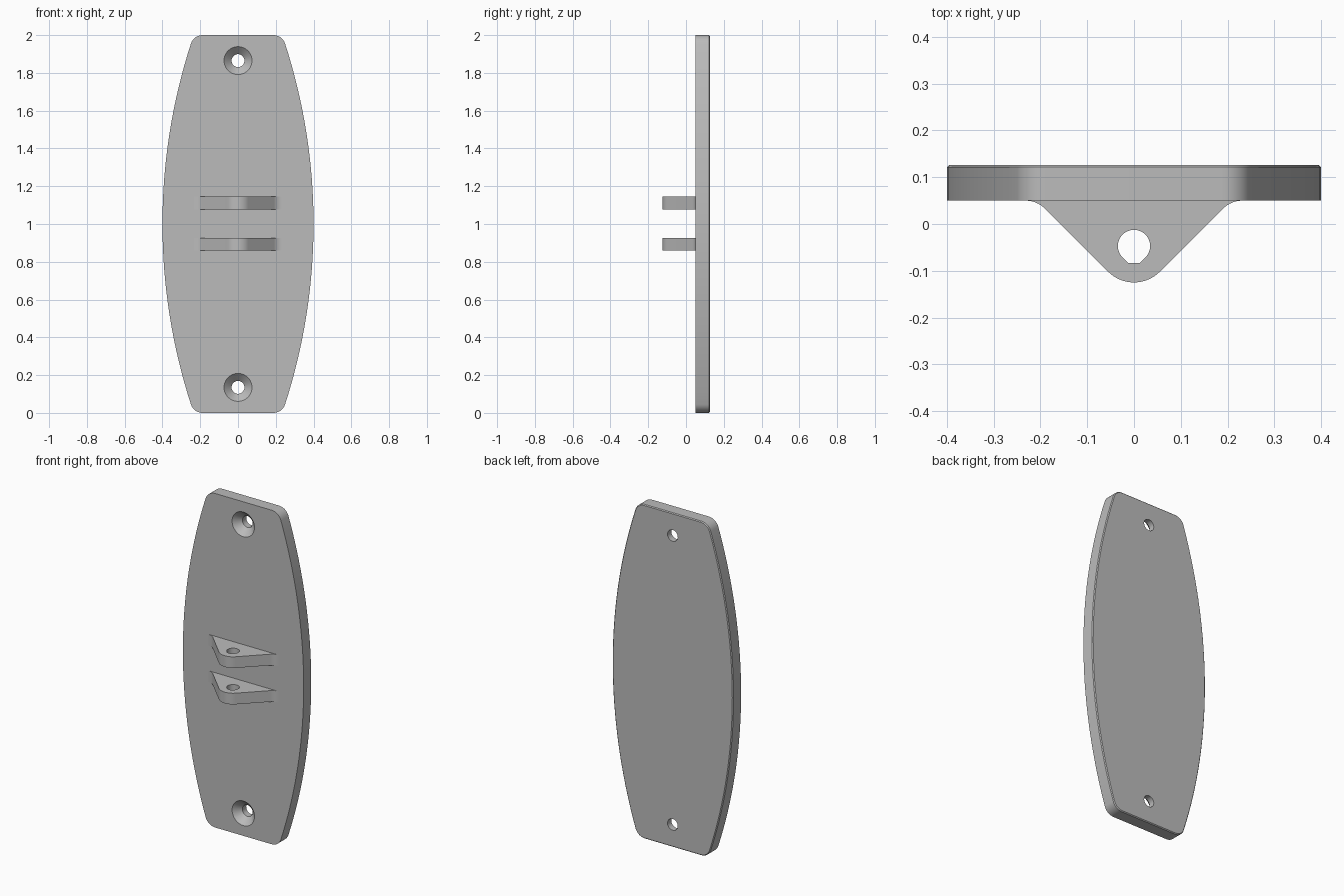
import bpy, bmesh
from math import sin, cos, pi, sqrt, atan2, radians
from mathutils import Vector

cube = bpy.data.objects.get("Cube")
if cube:
    bpy.data.objects.remove(cube, do_unlink=True)

grey = bpy.data.materials.new("plain grey")
grey.use_nodes = True
GREY = (0.5, 0.5, 0.5, 1)
grey.diffuse_color = GREY
grey.node_tree.nodes["Principled BSDF"].inputs["Base Color"].default_value = GREY

FRONT, BACK, CHAMFER = 0.05, 0.1265, 0.005


def arc(cx, cy, r, a0, a1, n):
    return [(cx + r * cos(a0 + (a1 - a0) * i / n),
             cy + r * sin(a0 + (a1 - a0) * i / n)) for i in range(n + 1)]


def finish(name, bm):
    bmesh.ops.recalc_face_normals(bm, faces=bm.faces)
    mesh = bpy.data.meshes.new(name)
    bm.to_mesh(mesh)
    bm.free()
    mesh.materials.append(grey)
    obj = bpy.data.objects.new(name, mesh)
    bpy.context.collection.objects.link(obj)
    return obj


def loft(name, rings, chamfer=0):
    """Skin matching rings of points, cap both ends, optionally chamfer the last cap."""
    bm = bmesh.new()
    loops = [[bm.verts.new(p) for p in ring] for ring in rings]
    n = len(loops[0])
    for a, b in zip(loops, loops[1:]):
        for i in range(n):
            j = (i + 1) % n
            bm.faces.new((a[i], a[j], b[j], b[i]))
    bm.faces.new(loops[0])
    cap = bm.faces.new(loops[-1])
    bmesh.ops.recalc_face_normals(bm, faces=bm.faces)
    if chamfer:
        bmesh.ops.inset_region(bm, faces=[cap], thickness=chamfer, depth=chamfer)
    return finish(name, bm)


def cut(obj, cutter):
    mod = obj.modifiers.new("cut", "BOOLEAN")
    mod.operation, mod.solver, mod.object = "DIFFERENCE", "EXACT", cutter
    bpy.context.view_layer.objects.active = obj
    bpy.ops.object.modifier_apply(modifier=mod.name)
    bpy.data.objects.remove(cutter, do_unlink=True)


def smooth(obj):
    bpy.ops.object.select_all(action="DESELECT")
    obj.select_set(True)
    bpy.context.view_layer.objects.active = obj
    bpy.ops.object.shade_smooth_by_angle(angle=radians(30))


# Back plate: bowed sides with corner fillets, mirrored to four quarters
R, r = 3.1, 0.065
dz = 1 - r
dx = sqrt((R - r) ** 2 - dz ** 2)
turn = atan2(dz, dx)
quarter = arc(0.4 - R, 0, R, 0, turn, 16) + arc(0.4 - R + dx, dz, r, turn, pi / 2, 10)[1:]
half = quarter + [(-x, z) for x, z in reversed(quarter)]
outline = half + [(x, -z) for x, z in reversed(half[1:-1])]
plate = loft("back_plate", [[(x, y, 1 + z) for x, z in outline]
                            for y in (FRONT, BACK - CHAMFER)], CHAMFER)

# Countersunk screw holes
for z in (0.135, 1.865):
    cut(plate, loft("screw_hole_cutter",
                    [[(x, y, w) for x, w in arc(0, z, rad, 0, 2 * pi, 40)[:-1]]
                     for rad, y in ((0.084, 0.04), (0.034, 0.09), (0.034, 0.15))]))
smooth(plate)

# Lug profile: round tip, sloping sides, concave fillet into the plate
PIN_Y, TIP_R, ROOT_R = -0.047, 0.078, 0.06
root_x = TIP_R * sqrt(2) - PIN_Y + FRONT + ROOT_R * (sqrt(2) - 1)
side = arc(0, PIN_Y, TIP_R, -pi / 2, -pi / 4, 10)
side += arc(root_x, FRONT - ROOT_R, ROOT_R, pi * 3 / 4, pi / 2, 8)
side.append((root_x, FRONT + 0.01))
profile = side + [(-x, y) for x, y in reversed(side[1:])]

# Pin hole: a circle with a flat-ended teardrop towards the tip
pin = arc(0, PIN_Y, 0.0345, -pi / 4, pi * 5 / 4, 36)
pin += [(-0.012, PIN_Y - 0.0365), (0.012, PIN_Y - 0.0365)]

for name, low in (("lower_lug", 0.86), ("upper_lug", 1.078)):
    lug = loft(name, [[(x, y, z) for x, y in profile] for z in (low, low + 0.067)])
    cut(lug, loft("pin_hole_cutter", [[(x, y, z) for x, y in pin]
                                      for z in (low - 0.05, low + 0.12)]))
    smooth(lug)
